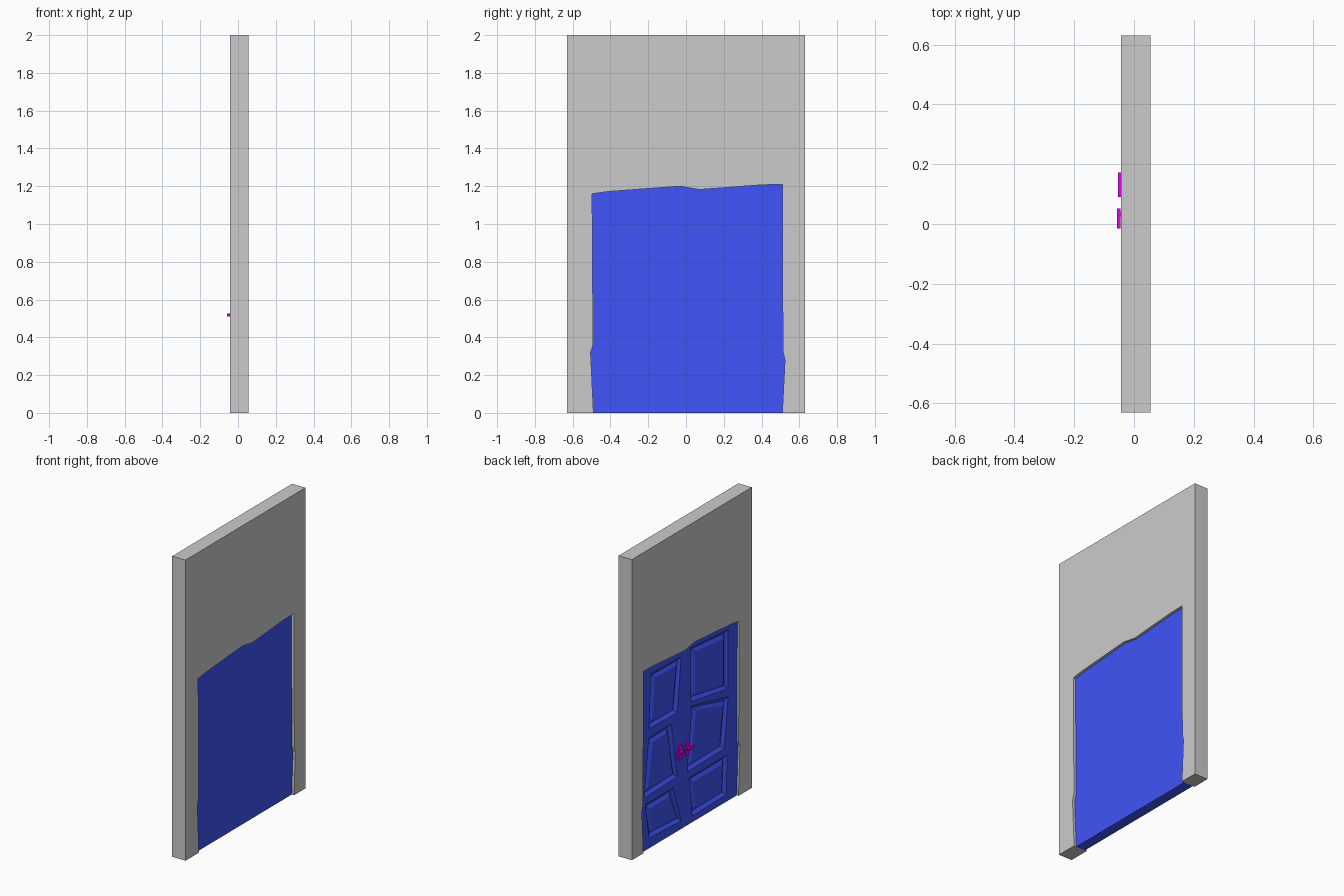
import bpy, bmesh

if "Cube" in bpy.data.objects:
    bpy.data.objects.remove(bpy.data.objects["Cube"])

XF, XB = -0.03, 0.038          # door front (panelled side) and back planes
WALL_X0, WALL_X1 = -0.043, 0.055


def material(name, rgb):
    m = bpy.data.materials.new(name)
    m.diffuse_color = (*rgb, 1)
    m.use_nodes = True
    m.node_tree.nodes["Principled BSDF"].inputs["Base Color"].default_value = m.diffuse_color
    return m


BLUE = material("door_blue", (0.05, 0.09, 0.95))
PINK = material("handle_pink", (0.85, 0.0, 0.85))


def finish(bm, name, mat=None):
    bmesh.ops.recalc_face_normals(bm, faces=bm.faces)
    me = bpy.data.meshes.new(name)
    bm.to_mesh(me)
    bm.free()
    ob = bpy.data.objects.new(name, me)
    bpy.context.collection.objects.link(ob)
    if mat:
        me.materials.append(mat)
    return ob


def ring(bm, pts, x):
    return [bm.verts.new((x, y, z)) for y, z in pts]


def bridge(bm, a, b):
    n = len(a)
    for i in range(n):
        bm.faces.new((a[i], a[(i + 1) % n], b[(i + 1) % n], b[i]))


def prism(name, pts, x0, x1, mat=None):
    bm = bmesh.new()
    a, b = ring(bm, pts, x0), ring(bm, pts, x1)
    bm.faces.new(a)
    bm.faces.new(b[::-1])
    bridge(bm, a, b)
    return finish(bm, name, mat)


def shrink(quad, d):
    cy = sum(p[0] for p in quad) / 4
    cz = sum(p[1] for p in quad) / 4
    return [(y - d * (1 if y > cy else -1), z - d * (1 if z > cz else -1))
            for y, z in quad]


def leaf(name, outline, panels):
    bm = bmesh.new()
    front, back = ring(bm, outline, XF), ring(bm, outline, XB)
    bm.faces.new(back)
    bridge(bm, front, back)
    edges = [bm.edges.get((front[i - 1], front[i])) for i in range(len(front))]
    # sunken moulding with a raised field in each panel
    for q in panels:
        prev = ring(bm, q, XF)
        first = prev
        for inset, depth in ((0.022, 0.016), (0.045, 0.004)):
            cur = ring(bm, shrink(q, inset), XF + depth)
            bridge(bm, prev, cur)
            prev = cur
        bm.faces.new(prev)
        edges += [bm.edges.get((first[i - 1], first[i])) for i in range(4)]
    bmesh.ops.triangle_fill(bm, use_beauty=True, edges=edges, normal=(-1, 0, 0))
    return finish(bm, name, BLUE)


# crooked door outline (y, z), split at the seam
low_side = [(-0.49, 0), (-0.505, 0.32), (-0.492, 0.36), (-0.497, 1.16),
            (-0.41, 1.172), (-0.03, 1.20)]
high_side = [(0.07, 1.182), (0.40, 1.207), (0.51, 1.21), (0.51, 0.79),
             (0.514, 0.32), (0.524, 0.28), (0.51, 0)]
seam_top, seam_bottom = (0.055, 1.185), (0.05, 0)

# wall with the crooked opening
prism("wall", [(-0.63, 0), (-0.63, 2), (0.63, 2), (0.63, 0)]
      + high_side[::-1] + low_side[::-1], WALL_X0, WALL_X1)

# two panelled door leaves
leaf("door_leaf_near", low_side + [seam_top, seam_bottom], [
    [(-0.012, 1.166), (-0.40, 1.138), (-0.40, 0.745), (-0.012, 0.806)],
    [(-0.023, 0.775), (-0.40, 0.691), (-0.36, 0.361), (0.03, 0.355)],
    [(0.01, 0.307), (-0.39, 0.309), (-0.38, 0.046), (-0.023, 0.042)]])
leaf("door_leaf_far", [seam_bottom, seam_top] + high_side, [
    [(0.41, 1.153), (0.093, 1.146), (0.135, 0.789), (0.43, 0.794)],
    [(0.43, 0.734), (0.198, 0.739), (0.135, 0.362), (0.483, 0.354)],
    [(0.47, 0.303), (0.177, 0.305), (0.093, 0.053), (0.43, 0.067)]])


# handles: back plate, stem and lever on each leaf
def box(name, y0, y1, z0, z1, x0, x1):
    prism(name, [(y0, z0), (y0, z1), (y1, z1), (y1, z0)], x0, x1, PINK)


for side, y, lever, x_out in (("near", 0.032, (-0.015, 0.052), -0.057),
                              ("far", 0.108, (0.09, 0.173), -0.053)):
    c = 0.012
    prism(f"handle_plate_{side}",
          [(y - 0.02, 0.465 + c), (y - 0.02, 0.565 - c), (y - c, 0.565), (y + c, 0.565),
           (y + 0.02, 0.565 - c), (y + 0.02, 0.465 + c), (y + c, 0.465), (y - c, 0.465)],
          XF - 0.007, XF + 0.002, PINK)
    box(f"handle_stem_{side}", y - 0.007, y + 0.007, 0.512, 0.526, x_out + 0.005, XF)
    box(f"handle_lever_{side}", *lever, 0.511, 0.527, x_out, x_out + 0.011)
